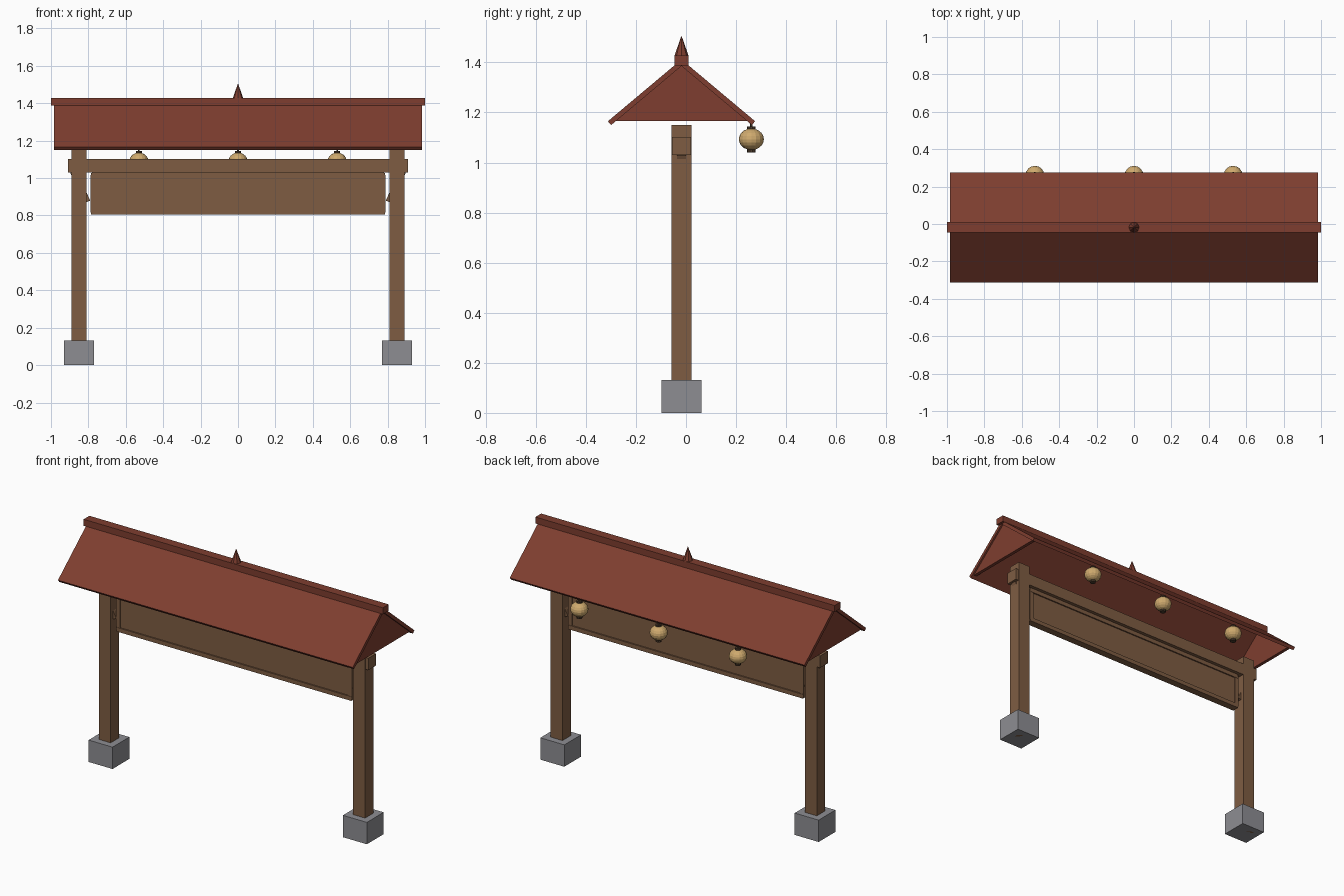
import bpy, bmesh, math
from mathutils import Vector

if "Cube" in bpy.data.objects:
    bpy.data.objects.remove(bpy.data.objects["Cube"])

CY = -0.018  # centre line of the gate in y


def material(name, rgb):
    m = bpy.data.materials.new(name)
    m.diffuse_color = (*rgb, 1)
    m.use_nodes = True
    m.node_tree.nodes["Principled BSDF"].inputs["Base Color"].default_value = m.diffuse_color
    return m


WOOD = material("brown wood", (0.21, 0.108, 0.055))
ROOF = material("red roof", (0.21, 0.048, 0.029))
STONE = material("grey stone", (0.27, 0.27, 0.29))
PAPER = material("lantern paper", (0.62, 0.40, 0.155))
DARK = material("dark trim", (0.07, 0.042, 0.024))


def finish(name, bm, mat):
    bmesh.ops.recalc_face_normals(bm, faces=bm.faces[:])
    me = bpy.data.meshes.new(name)
    bm.to_mesh(me)
    bm.free()
    me.materials.append(mat)
    ob = bpy.data.objects.new(name, me)
    bpy.context.collection.objects.link(ob)
    return ob


def box(name, x0, x1, y0, y1, z0, z1, mat):
    bm = bmesh.new()
    bmesh.ops.create_cube(bm, size=1)
    for v in bm.verts:
        v.co = Vector(((x0 + x1) / 2 + v.co.x * (x1 - x0),
                       (y0 + y1) / 2 + v.co.y * (y1 - y0),
                       (z0 + z1) / 2 + v.co.z * (z1 - z0)))
    return finish(name, bm, mat)


def prism(name, points, offset, mat):
    """Extrude a closed outline by an offset vector."""
    bm = bmesh.new()
    face = bm.faces.new([bm.verts.new(p) for p in points])
    ext = bmesh.ops.extrude_face_region(bm, geom=[face])
    bmesh.ops.translate(bm, vec=offset,
                        verts=[g for g in ext["geom"] if isinstance(g, bmesh.types.BMVert)])
    return finish(name, bm, mat)


def cone(name, loc, r1, r2, z0, z1, sides, mat):
    bm = bmesh.new()
    bmesh.ops.create_cone(bm, cap_ends=True, segments=sides, radius1=r1, radius2=r2, depth=z1 - z0)
    bmesh.ops.translate(bm, vec=(loc[0], loc[1], (z0 + z1) / 2), verts=bm.verts[:])
    return finish(name, bm, mat)


# Posts, stone footings and slanted braces on both sides
for s, side in ((-1, "left"), (1, "right")):
    x = 0.85 * s
    box(f"{side}_footing", x - 0.08, x + 0.08, CY - 0.08, CY + 0.08, 0, 0.132, STONE)
    box(f"{side}_post", x - 0.04, x + 0.04, CY - 0.04, CY + 0.04, 0, 1.15, WOOD)
    a = math.radians(65)
    along = Vector((math.cos(a) * s, 0, math.sin(a))) * 0.18
    across = Vector((math.sin(a) * s, 0, -math.cos(a))) * 0.034
    p = Vector((0.79 * s, CY - 0.0175, 0.88))
    prism(f"{side}_brace", [p, p + across, p + across + along, p + along], (0, 0.035, 0), WOOD)

# Cross beam
box("cross_beam", -0.91, 0.91, CY - 0.0375, CY + 0.0375, 1.03, 1.102, WOOD)

# Sign board with a raised frame on both faces
box("board_panel", -0.78, 0.78, CY - 0.014, CY + 0.014, 0.81, 1.03, WOOD)
for name, z in (("bottom_rail", 0.805), ("top_rail", 1.001)):
    box(name, -0.785, 0.785, CY - 0.022, CY + 0.022, z, z + 0.025, WOOD)
for s, side in ((-1, "left"), (1, "right")):
    xs = sorted((0.762 * s, 0.788 * s))
    box(f"{side}_stile", *xs, CY - 0.02, CY + 0.02, 0.815, 1.016, WOOD)

# Pitched roof shell, open underneath
slope = math.tan(math.radians(40))
half, eave, thick = 0.294, 1.165, 0.02
apex = eave + half * slope
under = apex - thick / math.cos(math.radians(40))
low_y = half - thick * math.sin(math.radians(40))
low_z = under - low_y * slope
outline = [(-half, eave), (0, apex), (half, eave), (low_y, low_z), (0, under), (-low_y, low_z)]
prism("roof_shell", [(-0.985, CY + y, z) for y, z in outline], (1.97, 0, 0), ROOF)

# Gable plates closing both ends
gable_half = (under + 0.004 - eave) / slope
for s, side in ((-1, "left"), (1, "right")):
    prism(f"{side}_gable", [(0.975 * s, CY - gable_half, eave), (0.975 * s, CY + gable_half, eave),
                            (0.975 * s, CY, under + 0.004)], (-0.02 * s, 0, 0), ROOF)

# Ridge cap and pointed finial
box("ridge_cap", -1, 1, CY - 0.0275, CY + 0.0275, 1.388, 1.427, ROOF)
cone("finial", (0, CY), 0.028, 0.0, 1.427, 1.507, 8, ROOF)

# Hanging lanterns along the back eave
for i, x in enumerate((-0.53, 0, 0.53), 1):
    loc = (x, 0.261)
    bm = bmesh.new()
    bmesh.ops.create_uvsphere(bm, u_segments=16, v_segments=10, radius=0.05)
    for v in bm.verts:
        v.co = Vector((v.co.x + x, v.co.y + loc[1], v.co.z * 0.86 + 1.093))
    finish(f"lantern_{i}", bm, PAPER)
    cone(f"lantern_bottom_cap_{i}", loc, 0.017, 0.017, 1.04, 1.056, 10, DARK)
    cone(f"lantern_top_cap_{i}", loc, 0.017, 0.017, 1.13, 1.144, 10, DARK)
    cone(f"lantern_cord_{i}", loc, 0.005, 0.005, 1.14, 1.165, 6, DARK)
